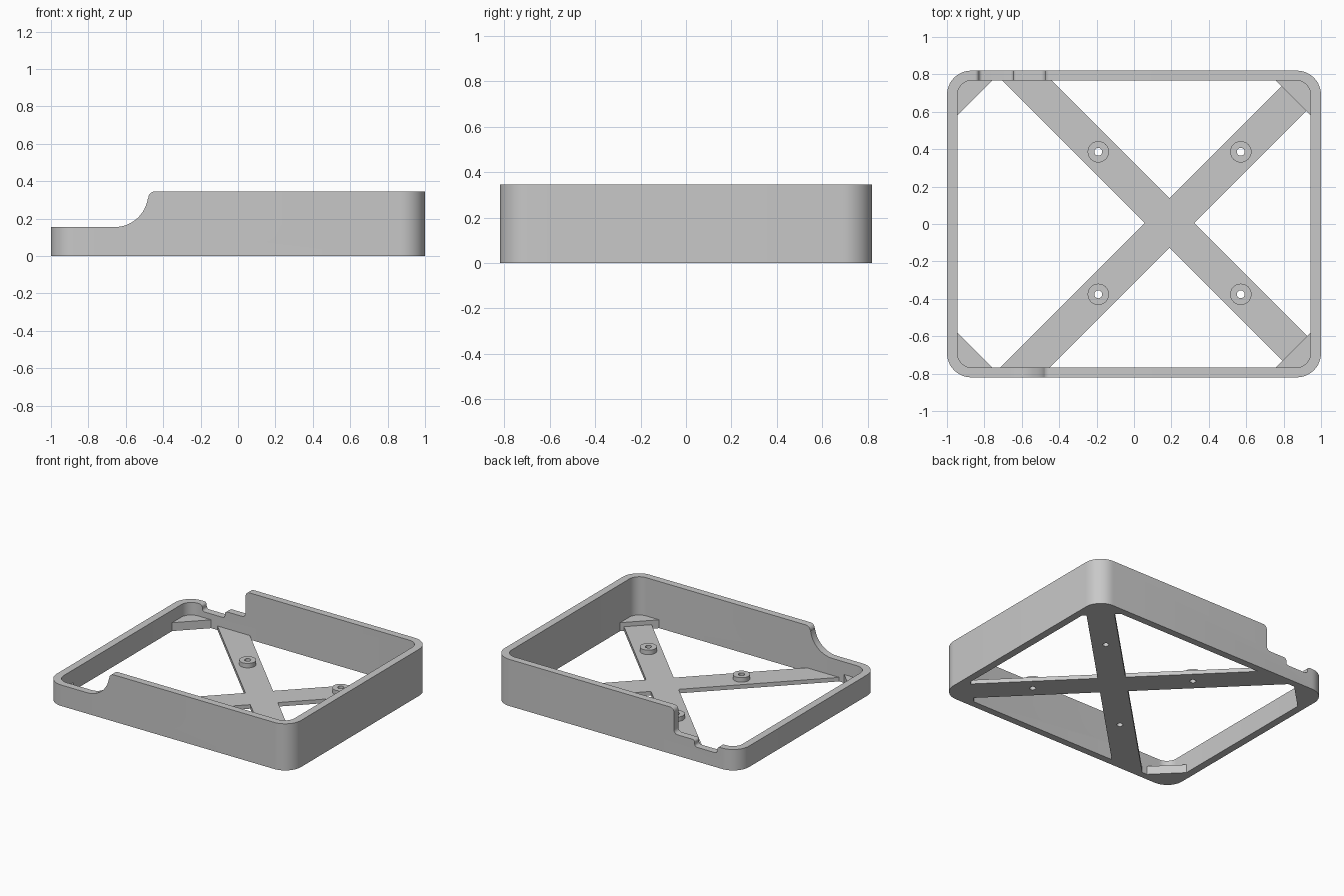
import bpy, bmesh
from math import cos, sin, radians

cube = bpy.data.objects.get("Cube")
if cube:
    bpy.data.objects.remove(cube, do_unlink=True)

GREY = (0.58, 0.58, 0.58, 1)
mat = bpy.data.materials.new("plain grey")
mat.use_nodes = True
mat.diffuse_color = GREY
mat.node_tree.nodes["Principled BSDF"].inputs["Base Color"].default_value = GREY

HEIGHT, LOW = 0.345, 0.155      # tall and low rim heights
CX, CY = 0.19, 0.005            # centre of the cross
FLOOR, BOSS = 0.03, 0.063       # top of the cross and of the bosses


def finish(name, bm):
    bmesh.ops.recalc_face_normals(bm, faces=bm.faces)
    mesh = bpy.data.meshes.new(name)
    bm.to_mesh(mesh)
    bm.free()
    mesh.materials.append(mat)
    obj = bpy.data.objects.new(name, mesh)
    bpy.context.collection.objects.link(obj)
    return obj


def prism(name, lower, upper):
    """Solid between two matching outlines."""
    bm = bmesh.new()
    a = [bm.verts.new(p) for p in lower]
    b = [bm.verts.new(p) for p in upper]
    bm.faces.new(a)
    bm.faces.new(b)
    for i in range(len(a)):
        j = (i + 1) % len(a)
        bm.faces.new((a[i], a[j], b[j], b[i]))
    return finish(name, bm)


def slab(name, outline, z0, z1):
    return prism(name, [(x, y, z0) for x, y in outline], [(x, y, z1) for x, y in outline])


def ring(name, outer, inner, z0, z1):
    """Hollow band between two outlines with the same point count."""
    bm = bmesh.new()
    loops = [[bm.verts.new((x, y, z)) for x, y in line]
             for line, z in ((outer, z0), (outer, z1), (inner, z1), (inner, z0))]
    n = len(outer)
    for k in range(4):
        p, q = loops[k], loops[(k + 1) % 4]
        for i in range(n):
            j = (i + 1) % n
            bm.faces.new((p[i], p[j], q[j], q[i]))
    return finish(name, bm)


def arc(cx, cy, r, a0, a1, steps=8):
    angles = [radians(a0 + (a1 - a0) * i / steps) for i in range(steps + 1)]
    return [(cx + r * cos(a), cy + r * sin(a)) for a in angles]


def circle(x, y, r, steps=32):
    return arc(x, y, r, 0, 360, steps)[:-1]


def rounded_rect(hx, hy, r):
    points = []
    for k, (sx, sy) in enumerate(((1, 1), (-1, 1), (-1, -1), (1, -1))):
        points += arc(sx * (hx - r), sy * (hy - r), r, 90 * k, 90 * k + 90, 12)
    return points


def cut(obj, cutter):
    cutter.hide_render = True
    mod = obj.modifiers.new("cut", 'BOOLEAN')
    mod.operation, mod.solver, mod.object = 'DIFFERENCE', 'EXACT', cutter
    bpy.context.view_layer.objects.active = obj
    bpy.ops.object.modifier_apply(modifier=mod.name)
    bpy.data.objects.remove(cutter, do_unlink=True)


def smooth(obj):
    bpy.ops.object.select_all(action='DESELECT')
    obj.select_set(True)
    bpy.context.view_layer.objects.active = obj
    bpy.ops.object.shade_smooth_by_angle(angle=radians(30))


# Outer wall
wall = ring("tray_wall", rounded_rect(1, 0.82, 0.13), rounded_rect(0.945, 0.768, 0.08), 0, HEIGHT)

# Front cutout: low rim sweeping up in a large curve
front = [(-1.1, LOW)] + arc(-0.66, LOW + 0.18, 0.18, 270, 352, 16)
front += arc(-0.445, HEIGHT - 0.035, 0.035, 180, 90) + [(-0.445, 0.5), (-1.1, 0.5)]

# Back cutout: shallow dip, step, then a steep rise
back = [(-1.1, LOW)] + arc(-0.85, LOW - 0.02, 0.02, 90, 0) + arc(-0.81, 0.125, 0.02, 180, 270)
back += arc(-0.665, 0.125, 0.02, 270, 360) + arc(-0.625, LOW - 0.02, 0.02, 180, 90)
back += arc(-0.505, LOW + 0.03, 0.03, 270, 360) + arc(-0.445, HEIGHT - 0.03, 0.03, 180, 90)
back += [(-0.445, 0.5), (-1.1, 0.5)]

for profile, y0, y1 in ((front, -1, 0), (back, 0, 1)):
    cut(wall, prism("rim_cutter", [(x, y0, z) for x, z in profile],
                    [(x, y1, z) for x, z in profile]))
smooth(wall)

# Diagonal cross floor, its ends buried in the wall
W = 0.133                       # half the diagonal width of a bar
END = 0.79                      # reach of the bars on the low side
TIP = (1.66 - CX - CY - W) / 2  # reach of the bars into the tall corners
half = [(W, 0), (TIP + W, TIP), (TIP, TIP + W), (0, W),
        (W - END, END), (-W - END, END), (-W, 0)]
outline = half + [(x, -y) for x, y in half[-2:0:-1]]
cross = slab("cross_floor", [(CX + x, CY + y) for x, y in outline], 0, FLOOR)

# Screw bosses with through holes
for sx, side in ((-1, "right"), (1, "left")):
    for sy, end in ((-1, "front"), (1, "back")):
        x, y = CX + sx * 0.381, CY + sy * 0.381
        cut(cross, slab("hole_cutter", circle(x, y, 0.021), -0.1, 0.2))
        smooth(ring(f"boss_{end}_{side}", circle(x, y, 0.057), circle(x, y, 0.021),
                    FLOOR - 0.002, BOSS))
smooth(cross)

# Triangular corner gussets
gusset = [(0.975, 0.55), (0.975, 0.70), (0.875, 0.80), (0.725, 0.80)]
for sx, side in ((-1, "right"), (1, "left")):
    for sy, end in ((-1, "front"), (1, "back")):
        slab(f"gusset_{end}_{side}", [(sx * x, sy * y) for x, y in gusset], 0, 0.062)
